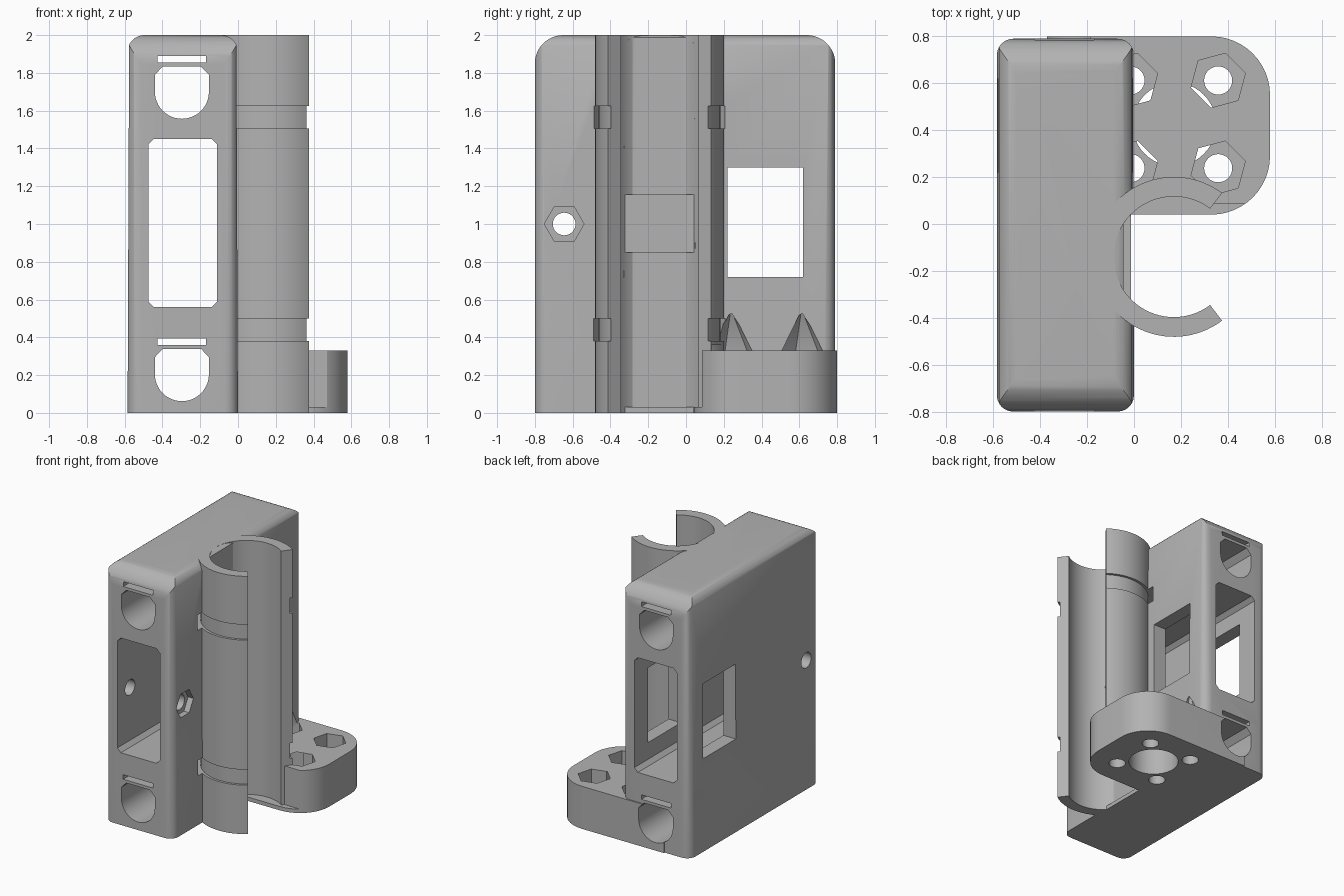
import bpy, bmesh
from math import cos, sin, radians, hypot

if "Cube" in bpy.data.objects:
    bpy.data.objects.remove(bpy.data.objects["Cube"], do_unlink=True)

grey = bpy.data.materials.new("plain_grey")
grey.use_nodes = True
colour = (0.45, 0.45, 0.45, 1)
grey.diffuse_color = colour
grey.node_tree.nodes["Principled BSDF"].inputs["Base Color"].default_value = colour


def arc(cx, cy, r, a0, a1, n=12):
    """Points along an arc, angles in degrees."""
    steps = [radians(a0 + (a1 - a0) * i / n) for i in range(n + 1)]
    return [(cx + r * cos(a), cy + r * sin(a)) for a in steps]


def circle(cx, cy, r, n=48, start=0):
    return arc(cx, cy, r, start, start + 360, n)[:-1]


def rect(x0, x1, y0, y1, c=0):
    """Rectangle with optional corner chamfers."""
    if not c:
        return [(x0, y0), (x1, y0), (x1, y1), (x0, y1)]
    return [(x0 + c, y0), (x1 - c, y0), (x1, y0 + c), (x1, y1 - c),
            (x1 - c, y1), (x0 + c, y1), (x0, y1 - c), (x0, y0 + c)]


def prism(name, pts, h0, h1, axis="Z"):
    """Extrude a closed profile along an axis."""
    place = {"X": lambda a, b, h: (h, a, b),
             "Y": lambda a, b, h: (a, h, b),
             "Z": lambda a, b, h: (a, b, h)}[axis]
    bm = bmesh.new()
    low = [bm.verts.new(place(a, b, h0)) for a, b in pts]
    high = [bm.verts.new(place(a, b, h1)) for a, b in pts]
    bm.faces.new(low)
    bm.faces.new(high)
    for i in range(len(pts)):
        j = (i + 1) % len(pts)
        bm.faces.new((low[i], low[j], high[j], high[i]))
    bmesh.ops.recalc_face_normals(bm, faces=bm.faces)
    me = bpy.data.meshes.new(name)
    bm.to_mesh(me)
    bm.free()
    me.materials.append(grey)
    ob = bpy.data.objects.new(name, me)
    bpy.context.collection.objects.link(ob)
    return ob


def combine(target, tool, operation="DIFFERENCE"):
    """Apply a boolean and discard the tool."""
    mod = target.modifiers.new("cut", "BOOLEAN")
    mod.operation, mod.solver, mod.object = operation, "EXACT", tool
    bpy.context.view_layer.objects.active = target
    bpy.ops.object.modifier_apply(modifier=mod.name)
    bpy.data.objects.remove(tool, do_unlink=True)


def cut(target, pts, h0, h1, axis="Z"):
    combine(target, prism("cutter", pts, h0, h1, axis))


# Main block: rounded plan, rounded top ends, softened long top edges
L, F, B = -0.585, -0.8, 0.79
r = 0.07
plan = (arc(L + r, F + r, r, 180, 270, 6) + arc(-r, F + r, r, 270, 360, 6)
        + arc(-r, B - r, r, 0, 90, 6) + arc(L + r, B - r, r, 90, 180, 6))
body = prism("bracket_body", plan, 0, 2)
r = 0.15
side = [(F - 0.1, -0.1), (B + 0.1, -0.1)]
side = [(F, -0.1), (B, -0.1)] + arc(B - r, 2 - r, r, 0, 90) + arc(F + r, 2 - r, r, 90, 180)
combine(body, prism("side_profile", side, -1, 1, "X"), "INTERSECT")
r = 0.09
end = ([(L, -0.1), (0, -0.1)] + arc(-r, 2 - r, r, 25, 90, 8)
       + arc(L + r, 2 - r, r, 90, 155, 8))
combine(body, prism("end_profile", end, -1, 1, "Y"), "INTERSECT")

# Base plate with rounded outer corners and a relieved front edge
P = 0.33
r = 0.25
outline = ([(-0.37, 0.04)] + arc(0.58 - r, 0.04 + r, r, -90, 0)
           + arc(0.58 - r, 0.8 - r, r, 0, 90) + [(-0.37, 0.8)])
plate = prism("base_plate", outline, 0, P)
cut(plate, rect(0.2, 0.7, 0, 0.085), 0.03, 0.5)
combine(body, plate, "UNION")

# Open clip tube
CX, CY, OUT, BORE = 0.17, -0.14, 0.341, 0.257


def c_ring(inner, outer, a):
    return arc(CX, CY, outer, a, 360 - a, 64) + arc(CX, CY, inner, 360 - a, a, 64)


combine(body, prism("clip_tube", c_ring(BORE, OUT, 53), 0, 2), "UNION")


def bore_profile(flat_x, max_y=1):
    """Bore circle trimmed by a flat on the block side."""
    pts = circle(CX, CY, BORE, 96)
    return [(max(x, flat_x), min(y, max_y)) for x, y in pts]


# Bore, with a shallow pad at mid height and a lip at the foot
cut(body, bore_profile(-0.045), 0.03, 0.85)
cut(body, bore_profile(-0.045), 1.155, 2.1)
cut(body, bore_profile(-0.012), 0.8, 1.2)
cut(body, bore_profile(-0.012, 0.04), -0.1, 0.1)

# Tie grooves around the tube
for z in (0.38, 1.505):
    cut(body, c_ring(0.322, 0.39, 10), z, z + 0.12)

# Lengthwise tunnel, rod channels and tie slots
cut(body, rect(-0.475, -0.11, 0.56, 1.45, 0.03), -1, 1, "Y")
for z in (0.205, 1.7):
    channel = arc(-0.297, z, 0.143, 180, 360, 24) + [
        (-0.154, z + 0.09), (-0.195, z + 0.133), (-0.399, z + 0.133), (-0.44, z + 0.09)]
    cut(body, channel, -1, 1, "Y")
    cut(body, rect(-0.425, -0.17, z + 0.155, z + 0.19), -1, 1, "Y")

# Side window, cross bolt hole and nut recess
cut(body, rect(0.22, 0.62, 0.72, 1.3), -1, 0.2, "X")
cut(body, circle(-0.645, 1, 0.06, 32), -1, 0.2, "X")
cut(body, circle(-0.645, 1, 0.105, 6), -0.05, 0.1, "X")

# Plate centre hole and four bolt holes with nut pockets
HX, HY = 0.172, 0.425
cut(body, circle(HX, HY, 0.178), -0.1, P)
for sx in (-1, 1):
    for sy in (-1, 1):
        x, y = HX + sx * 0.187, HY + sy * 0.187
        cut(body, circle(x, y, 0.06, 32), -0.1, P)
        pocket = prism("nut_pocket", circle(x, y, 0.12, 6, 15), 0.22, P)
        # Pockets reaching into the block get a pointed roof
        bm = bmesh.new()
        bm.from_mesh(pocket.data)
        top = [f for f in bm.faces if all(abs(v.co.z - P) < 0.001 for v in f.verts)]
        if sx < 0:
            tip = bmesh.ops.poke(bm, faces=top)["verts"]
            tip[0].co.z = 0.55
        else:
            for v in top[0].verts:
                v.co.z = P + 0.03
        bm.to_mesh(pocket.data)
        bm.free()
        combine(body, pocket)

# Smooth curved walls, crisp edges
bpy.ops.object.select_all(action="DESELECT")
body.select_set(True)
bpy.context.view_layer.objects.active = body
bpy.ops.object.shade_smooth_by_angle(angle=radians(30))
